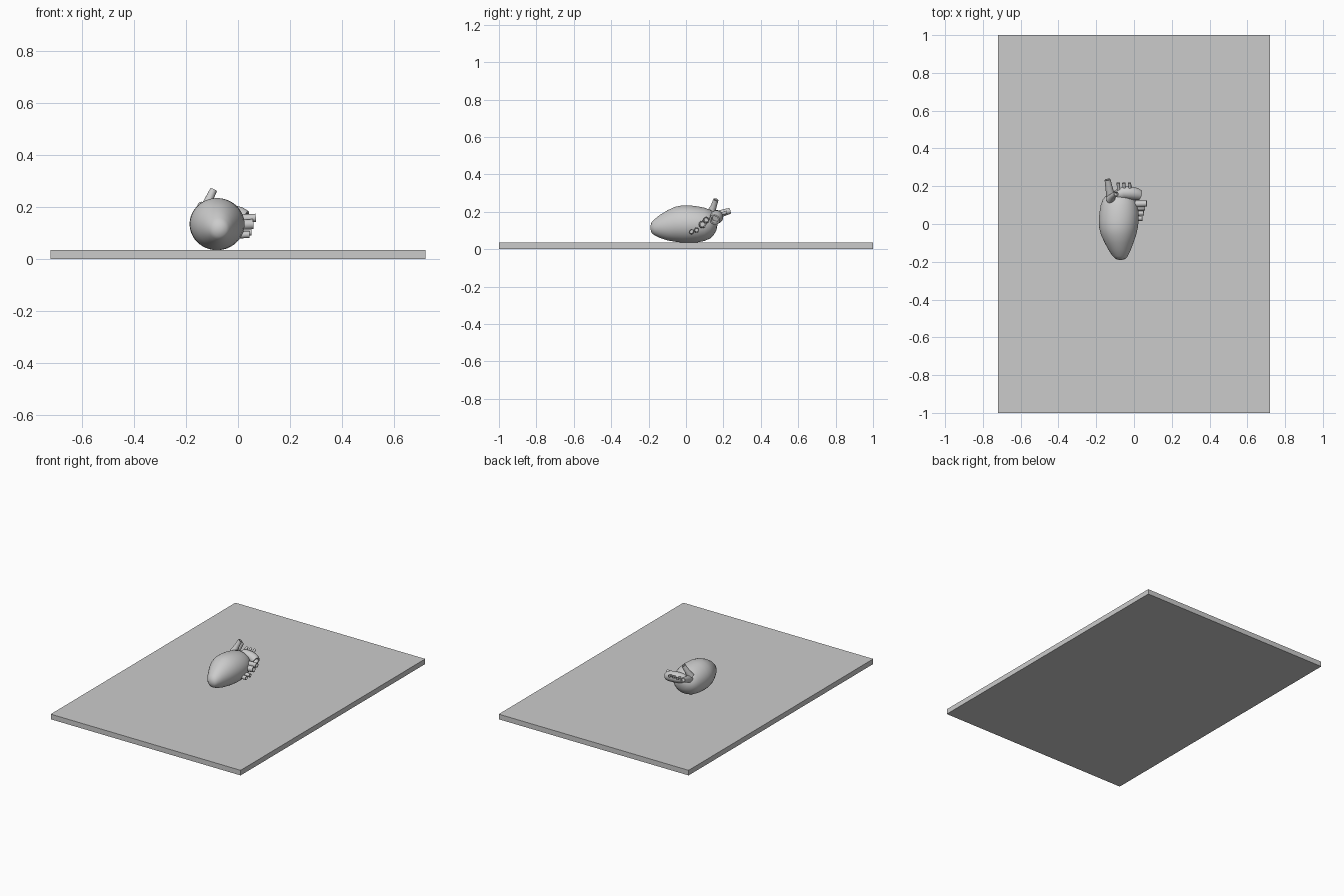
import bpy, bmesh, math
from mathutils import Vector

if "Cube" in bpy.data.objects:
    bpy.data.objects.remove(bpy.data.objects["Cube"])

grey = bpy.data.materials.new("plain grey")
grey.use_nodes = True
colour = (0.6, 0.6, 0.6, 1)
grey.diffuse_color = colour
grey.node_tree.nodes["Principled BSDF"].inputs["Base Color"].default_value = colour


def finish(name, bm, smooth=True):
    bmesh.ops.recalc_face_normals(bm, faces=bm.faces)
    mesh = bpy.data.meshes.new(name)
    bm.to_mesh(mesh)
    bm.free()
    mesh.materials.append(grey)
    obj = bpy.data.objects.new(name, mesh)
    bpy.context.collection.objects.link(obj)
    if smooth:
        bpy.ops.object.select_all(action="DESELECT")
        obj.select_set(True)
        bpy.context.view_layer.objects.active = obj
        bpy.ops.object.shade_smooth_by_angle(angle=math.radians(40))
    return obj


def loft(name, rings, sides):
    """Skin a row of ellipses (centre, normal, side radius, up radius)."""
    bm = bmesh.new()
    rows = []
    for centre, normal, ru, rv in rings:
        up = Vector((0, 0, 1)) if abs(normal.z) < 0.9 else Vector((0, 1, 0))
        u = up.cross(normal).normalized()
        v = normal.cross(u).normalized()
        angles = [math.tau * i / sides for i in range(sides)]
        rows.append([bm.verts.new(centre + u * ru * math.cos(a) + v * rv * math.sin(a))
                     for a in angles])
    for a, b in zip(rows, rows[1:]):
        for i in range(sides):
            j = (i + 1) % sides
            bm.faces.new((a[i], a[j], b[j], b[i]))
    bm.faces.new(rows[0])
    bm.faces.new(rows[-1])
    return finish(name, bm)


def vessel(name, points, radii, sides=16):
    """Tube along a path with a hollow mouth at the far end."""
    pts = [Vector(p) for p in points]
    rings = []
    for i, p in enumerate(pts):
        tangent = (pts[min(i + 1, len(pts) - 1)] - pts[max(i - 1, 0)]).normalized()
        rings.append((p, tangent, radii[i], radii[i]))
    end, t, r, _ = rings[-1]
    rings += [(end, t, r * 0.7, r * 0.7), (end - t * r * 0.8, t, r * 0.65, r * 0.65)]
    return loft(name, rings, sides)


# Board
bm = bmesh.new()
bmesh.ops.create_cube(bm, size=1)
bmesh.ops.scale(bm, vec=(1.44, 2, 0.035), verts=bm.verts)
bmesh.ops.translate(bm, vec=(0, 0, 0.0175), verts=bm.verts)
finish("board", bm, smooth=False)

# Heart body: y, left edge, right edge, bottom, top
sections = [
    (-0.19, -0.079, -0.065, 0.108, 0.122),
    (-0.185, -0.098, -0.045, 0.088, 0.142),
    (-0.17, -0.113, -0.033, 0.075, 0.158),
    (-0.14, -0.133, -0.018, 0.06, 0.183),
    (-0.1, -0.155, -0.003, 0.047, 0.207),
    (-0.06, -0.174, 0.011, 0.04, 0.226),
    (-0.02, -0.184, 0.02, 0.035, 0.234),
    (0.02, -0.186, 0.025, 0.034, 0.234),
    (0.06, -0.183, 0.025, 0.036, 0.229),
    (0.1, -0.176, 0.019, 0.044, 0.221),
    (0.13, -0.165, 0.007, 0.058, 0.21),
    (0.15, -0.148, -0.012, 0.078, 0.194),
    (0.163, -0.122, -0.038, 0.103, 0.17),
    (0.168, -0.09, -0.07, 0.13, 0.145),
]
loft("heart_body", [(Vector(((l + r) / 2, y, (b + t) / 2)), Vector((0, 1, 0)),
                     (r - l) / 2, (t - b) / 2) for y, l, r, b, t in sections], 48)

# Arched main artery across the back end, mouth towards the left
vessel("aorta_arch", [(-0.1, 0.13, 0.165), (-0.085, 0.153, 0.172), (-0.055, 0.164, 0.175),
                      (-0.02, 0.164, 0.172), (0.01, 0.159, 0.166), (0.03, 0.153, 0.158)],
       [0.022, 0.03, 0.034, 0.035, 0.033, 0.028], 24)

# Three small branches on the arch
for i, x in enumerate((-0.08, -0.05, -0.02)):
    vessel(f"arch_branch_{i + 1}", [(x, 0.165, 0.18), (x - 0.002, 0.195, 0.19),
                                    (x - 0.004, 0.218, 0.197)], [0.01, 0.008, 0.009], 12)

# Two large veins on the right shoulder
vessel("upper_vein", [(-0.125, 0.13, 0.19), (-0.112, 0.148, 0.228), (-0.094, 0.16, 0.265)],
       [0.024, 0.016, 0.014])
vessel("rear_vein", [(-0.12, 0.13, 0.17), (-0.13, 0.18, 0.188), (-0.14, 0.235, 0.205)],
       [0.026, 0.02, 0.016])

# Paired vessels on the left side: base, tip, radius
side_vessels = [
    ((-0.02, 0.085, 0.13), (0.058, 0.09, 0.134), 0.019),
    ((-0.02, 0.105, 0.152), (0.068, 0.108, 0.158), 0.016),
    ((-0.02, 0.055, 0.1), (0.052, 0.058, 0.103), 0.013),
    ((-0.02, 0.03, 0.092), (0.044, 0.03, 0.094), 0.013),
]
for i, (base, tip, r) in enumerate(side_vessels):
    vessel(f"side_vessel_{i + 1}", [base, tip], [r * 1.1, r])
